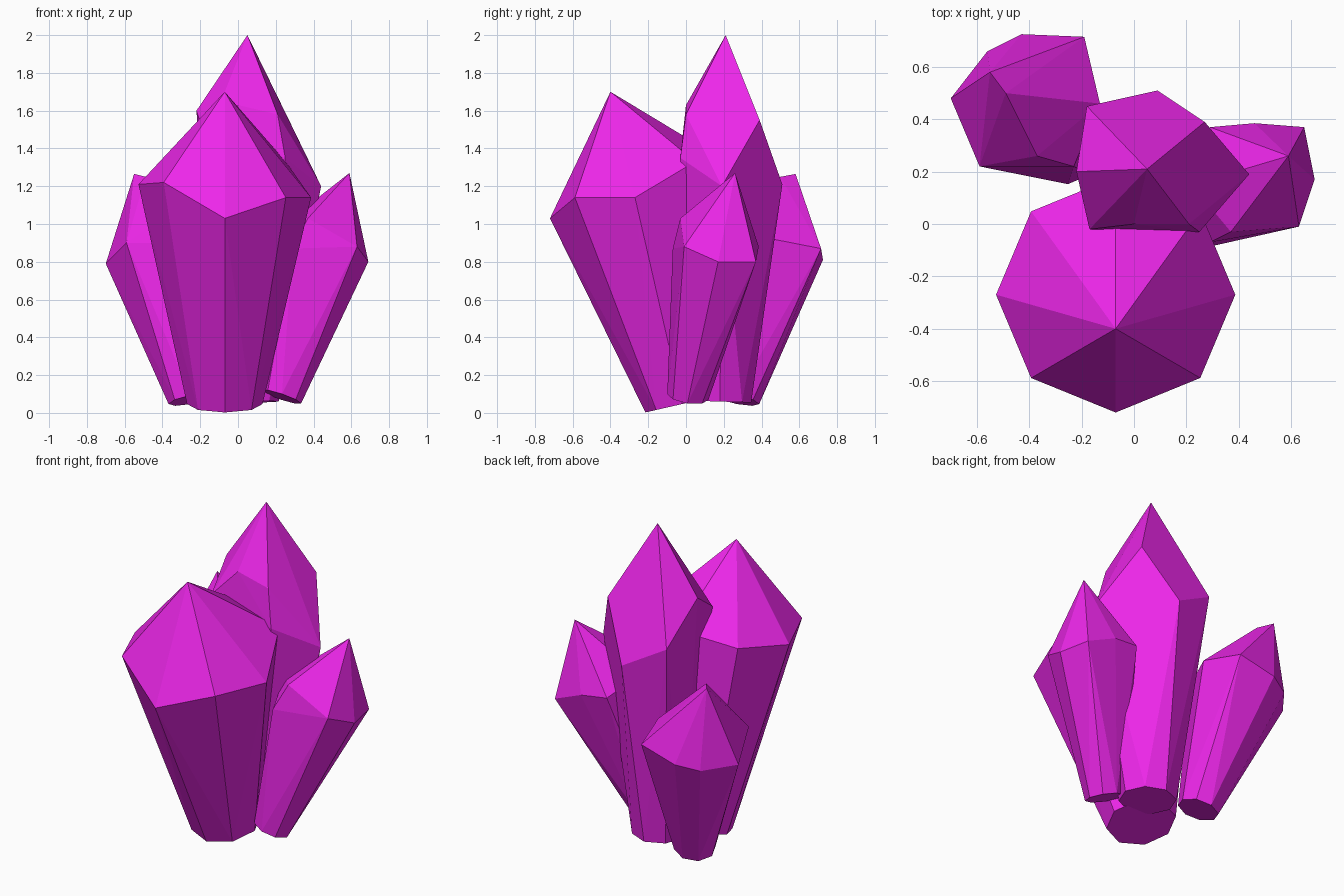
import bpy, bmesh, math
from mathutils import Vector

if "Cube" in bpy.data.objects:
    bpy.data.objects.remove(bpy.data.objects["Cube"])

mat = bpy.data.materials.new("magenta_crystal")
mat.diffuse_color = (0.85, 0.02, 0.82, 1)
mat.use_nodes = True
mat.node_tree.nodes["Principled BSDF"].inputs["Base Color"].default_value = mat.diffuse_color


def crystal(name, base, radius, lean, tip, shoulder, sides=8):
    """Hull of a base ring tilted along the lean, a widest ring and a tip."""
    bm = bmesh.new()
    rot = Vector((0, 0, 1)).rotation_difference(Vector(lean))
    for i in range(sides):
        a = 2 * math.pi * i / sides
        p = Vector((radius * math.cos(a), radius * math.sin(a), 0))
        bm.verts.new(Vector(base) + rot @ p)
    for p in shoulder + [tip]:
        bm.verts.new(p)
    bmesh.ops.convex_hull(bm, input=bm.verts[:])
    # remove points swallowed by the hull, merge nearly flat facets
    bmesh.ops.delete(bm, geom=[v for v in bm.verts if not v.link_faces], context='VERTS')
    bmesh.ops.dissolve_limit(bm, angle_limit=math.radians(2),
                             verts=bm.verts[:], edges=bm.edges[:])
    bmesh.ops.recalc_face_normals(bm, faces=bm.faces[:])
    me = bpy.data.meshes.new(name)
    bm.to_mesh(me)
    bm.free()
    me.materials.append(mat)
    ob = bpy.data.objects.new(name, me)
    bpy.context.collection.objects.link(ob)
    return ob


# Wide front crystal: regular octagonal shoulder, higher at the back
heights = [1.14, 1.33, 1.35, 1.27, 1.21, 1.22, 1.03, 1.14]
ring = [(-0.07 + 0.457 * math.cos(i * math.pi / 4),
         -0.27 + 0.45 * math.sin(i * math.pi / 4), z) for i, z in enumerate(heights)]
crystal("front_crystal", (-0.07, -0.02, 0.047), 0.2, (0, -0.38, 1.66),
        (-0.07, -0.40, 1.70), ring)

# Tallest crystal, almost upright
crystal("tall_crystal", (0.05, 0.18, 0.06), 0.165, (0, 0.03, 1),
        (0.05, 0.21, 2.0),
        [(-0.22, 0.20, 1.60), (-0.17, -0.02, 1.45), (0.0, 0.0, 1.63),
         (0.21, 0.0, 1.58), (0.25, -0.03, 1.35), (0.44, 0.19, 1.20),
         (0.27, 0.39, 1.55), (0.09, 0.51, 1.21), (-0.18, 0.45, 1.36)])

# Small crystal leaning right
crystal("right_crystal", (0.23, 0.01, 0.085), 0.11, (0.34, 0.15, 1),
        (0.59, 0.26, 1.27),
        [(0.63, -0.01, 0.88), (0.69, 0.17, 0.80), (0.65, 0.37, 0.80),
         (0.46, 0.385, 0.88), (0.29, 0.37, 0.90), (0.22, 0.15, 0.98),
         (0.37, -0.03, 1.03), (0.29, -0.07, 0.87)])

# Small crystal leaning back and left
crystal("left_crystal", (-0.25, 0.27, 0.07), 0.12, (-0.2, 0.2, 1),
        (-0.55, 0.58, 1.265),
        [(-0.70, 0.48, 0.79), (-0.56, 0.66, 0.78), (-0.43, 0.725, 0.81),
         (-0.19, 0.715, 0.87), (-0.13, 0.46, 0.92), (-0.23, 0.22, 0.90),
         (-0.37, 0.26, 1.05), (-0.59, 0.22, 0.90), (-0.49, 0.50, 1.25)])
